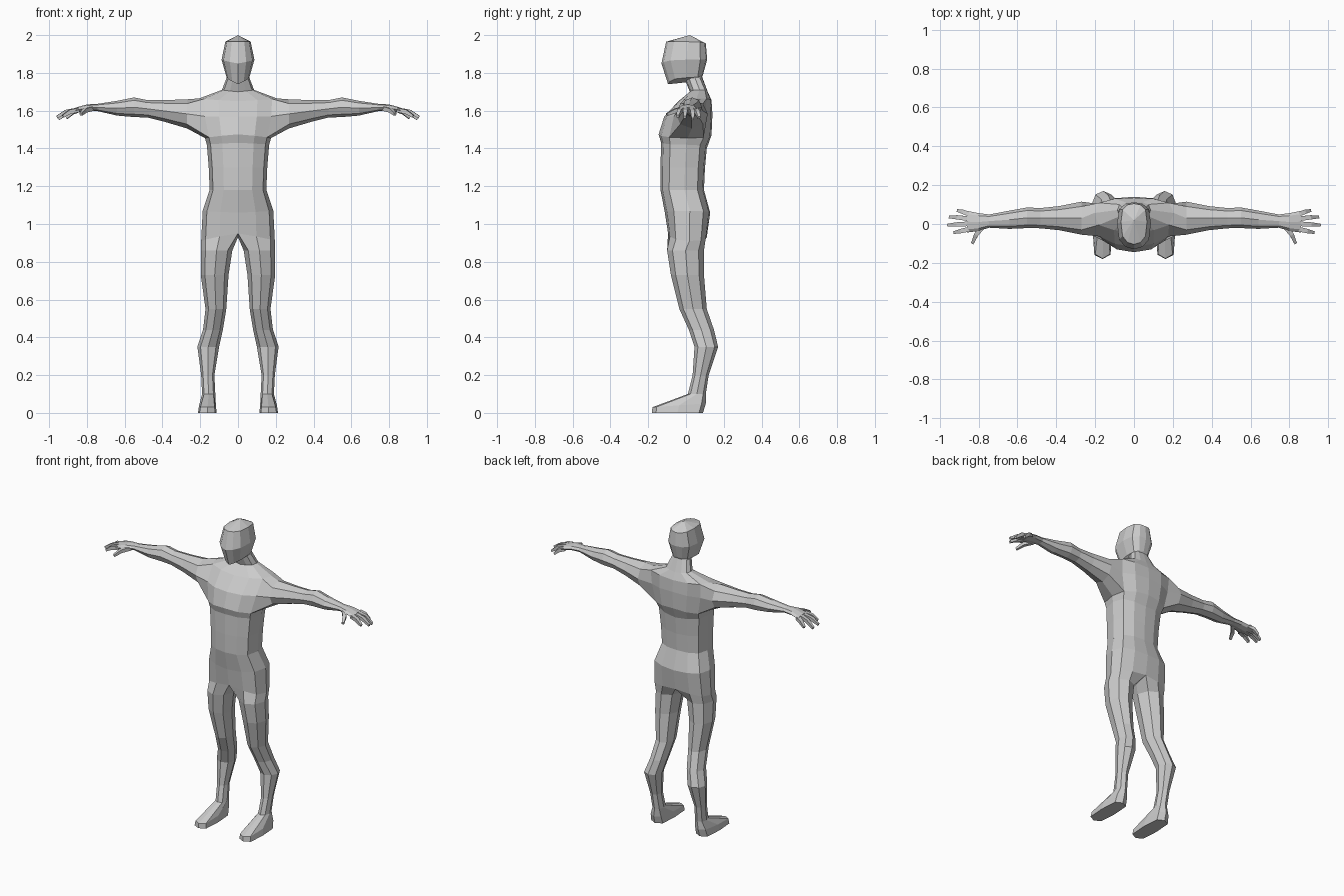
import bpy, bmesh
from math import cos, sin, radians
from mathutils import Vector

if "Cube" in bpy.data.objects:
    bpy.data.objects.remove(bpy.data.objects["Cube"])


def finish(bm, name):
    """Turn a right-hand half into a mirrored, flat-shaded object."""
    bmesh.ops.recalc_face_normals(bm, faces=bm.faces)
    me = bpy.data.meshes.new(name)
    bm.to_mesh(me)
    bm.free()
    ob = bpy.data.objects.new(name, me)
    bpy.context.collection.objects.link(ob)
    mod = ob.modifiers.new("Mirror", 'MIRROR')
    mod.use_clip = True
    mod.merge_threshold = 0.0005
    return ob


def bridge(bm, a, b, closed=True, skip=()):
    n = len(a)
    for i in range(n if closed else n - 1):
        if i not in skip:
            j = (i + 1) % n
            bm.faces.new((a[i], a[j], b[j], b[i]))


def half_ring(bm, w, yf, yb, zf, zs, zb):
    """Seven points from front centre, round the side, to back centre."""
    xs = (0, .5, .88, 1, .88, .5, 0)
    ys = (0, .05, .2, .55, .85, .97, 1)
    ss = (0, .4, .8, 1, .8, .4, 0)
    ring = []
    for i in range(7):
        end = zf if i < 3 else zb
        ring.append(bm.verts.new((xs[i] * w, yf + (yb - yf) * ys[i], end + (zs - end) * ss[i])))
    return ring


def leg_ring(bm, xi, xo, yf, yb, zf, zb, p=1.0):
    """Eight points; p below 1 makes the outline squarer."""
    ring = []
    for i in range(8):
        a = radians(225 + 45 * i)
        c, s = [(abs(v) ** p) * (1 if v > 0 else -1) for v in (cos(a), sin(a))]
        t = (s + 1) / 2
        ring.append(bm.verts.new(((xi + xo) / 2 + c * (xo - xi) / 2,
                                  yf + (yb - yf) * t, zf + (zb - zf) * t)))
    return ring


def arm_ring(bm, x, yc, zc, ry, rz):
    return [bm.verts.new((x, yc + ry * cos(radians(225 + 45 * i)),
                          zc + rz * sin(radians(225 + 45 * i)))) for i in range(8)]


body = bmesh.new()

# Torso, neck and head: half width, front y, back y, z at front, side, back
sections = [
    (.195, -.095, .11, .95, .91, .93),
    (.187, -.112, .128, 1.06, 1.07, 1.06),
    (.150, -.135, .095, 1.18, 1.18, 1.18),
    (.155, -.135, .10, 1.30, 1.30, 1.29),
    (.165, -.132, .11, 1.43, 1.42, 1.40),
    (.175, -.145, .135, 1.475, 1.455, 1.47),
    (.200, -.115, .14, 1.57, 1.57, 1.58),
    (.205, -.04, .135, 1.65, 1.665, 1.655),
    (.085, .02, .115, 1.70, 1.71, 1.70),
    (.060, .00, .085, 1.75, 1.775, 1.78),
    (.060, -.095, .09, 1.74, 1.775, 1.79),
    (.087, -.13, .112, 1.85, 1.87, 1.87),
    (.067, -.105, .105, 1.965, 1.965, 1.955),
]
R = [half_ring(body, *s) for s in sections]
for k in range(len(R) - 1):
    # The side faces at shoulder height stay open for the arm
    bridge(body, R[k], R[k + 1], closed=False, skip=(2, 3) if k in (5, 6) else ())
crown = body.verts.new((0, .02, 2.0))
for i in range(6):
    body.faces.new((R[-1][i], R[-1][i + 1], crown))

# Leg and foot, grown from the hip section plus one crotch point
prev = R[0] + [body.verts.new((0, .02, .93))]
for s in [
    (.03, .197, -.10, .095, .86, .86),
    (.05, .197, -.08, .095, .73, .73),
    (.062, .172, -.035, .11, .55, .55),
    (.08, .185, .015, .148, .44, .44),
    (.10, .215, .045, .17, .35, .35),
    (.125, .195, .035, .12, .20, .20),
    (.12, .19, .01, .105, .10, .10),
    (.117, .206, -.178, .105, .03, .05, .5),
    (.113, .212, -.18, .09, 0, 0, .5),
]:
    ring = leg_ring(body, *s)
    bridge(body, prev, ring)
    prev = ring
body.faces.new(prev)

# Arm and palm, grown from the shoulder opening
prev = [R[5][2], R[5][3], R[5][4], R[6][4], R[7][4], R[7][3], R[7][2], R[6][2]]
for s in [
    (.27, .03, 1.583, .085, .077),
    (.385, .03, 1.598, .062, .058),
    (.48, .03, 1.61, .052, .046),
    (.55, .032, 1.618, .053, .052),
    (.64, .022, 1.613, .047, .039),
    (.745, .015, 1.617, .034, .019),
    (.80, .010, 1.615, .046, .018),
    (.86, .012, 1.602, .056, .014),
]:
    ring = arm_ring(body, *s)
    bridge(body, prev, ring)
    prev = ring
body.faces.new(prev)
finish(body, "human_body")

# Fingers and thumb: square tapered tubes along root, knuckle, tip
fingers = bmesh.new()
for path in [
    ((.845, .050, 1.603), (.878, .062, 1.590), (.908, .069, 1.562)),
    ((.850, .027, 1.604), (.905, .034, 1.592), (.950, .036, 1.556)),
    ((.850, .001, 1.604), (.910, -.002, 1.594), (.959, -.006, 1.566)),
    ((.845, -.026, 1.603), (.890, -.036, 1.594), (.927, -.044, 1.570)),
    ((.775, -.010, 1.611), (.812, -.055, 1.600), (.832, -.100, 1.580)),
]:
    pts = [Vector(p) for p in path]
    side = (pts[2] - pts[0]).cross(Vector((0, 0, 1))).normalized()
    up = side.cross(pts[2] - pts[0]).normalized()
    rings = []
    for p, r in zip(pts, (.012, .011, .007)):
        rings.append([fingers.verts.new(p + side * r * a + up * r * b)
                      for a, b in ((-1, -1), (1, -1), (1, 1), (-1, 1))])
    bridge(fingers, rings[0], rings[1])
    bridge(fingers, rings[1], rings[2])
    fingers.faces.new(rings[2])
finish(fingers, "fingers")
